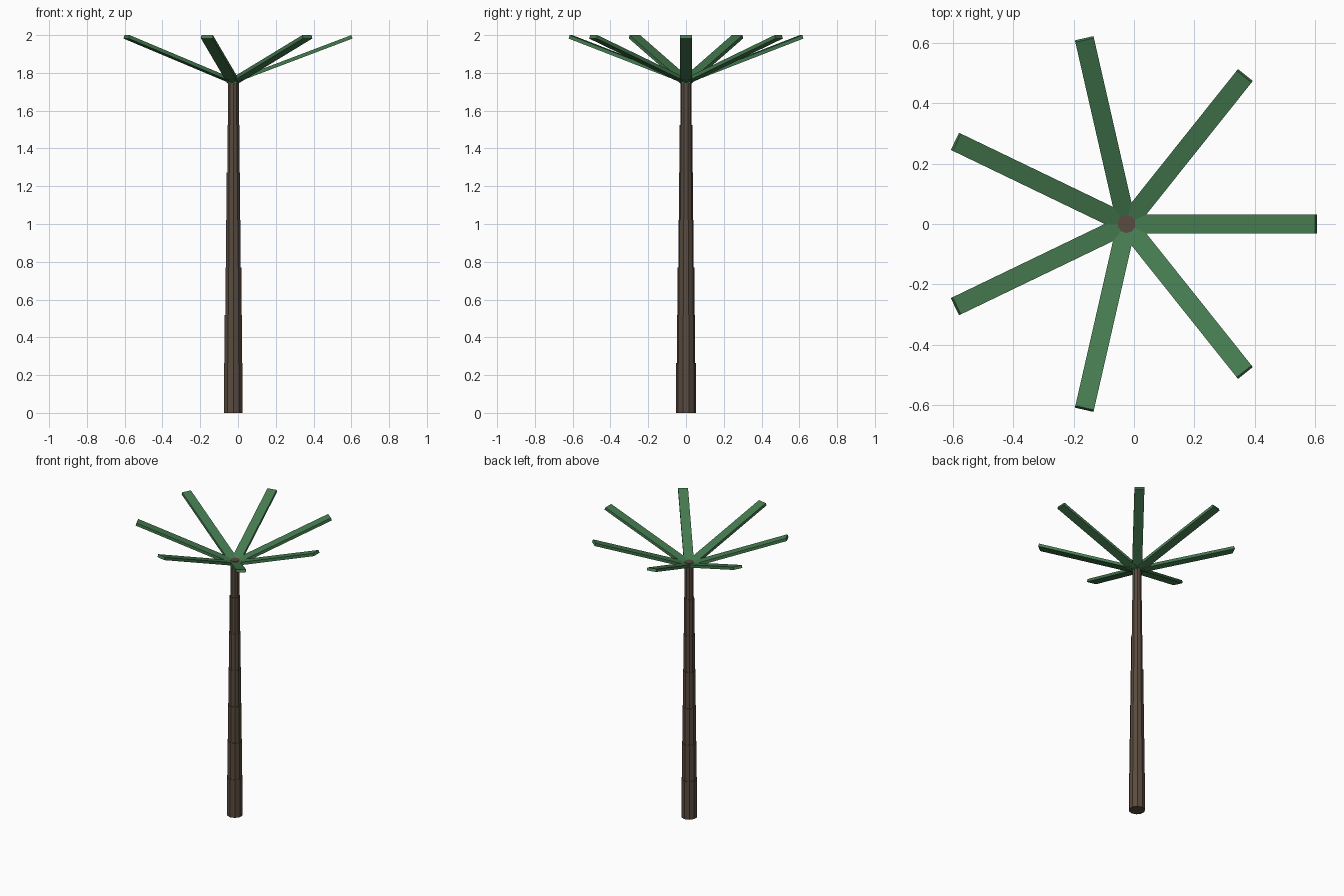
import bpy, math
from mathutils import Matrix, Vector

if "Cube" in bpy.data.objects:
    bpy.data.objects.remove(bpy.data.objects["Cube"])

CX = -0.0245                       # trunk axis


def material(name, color):
    m = bpy.data.materials.new(name)
    m.diffuse_color = color
    m.use_nodes = True
    m.node_tree.nodes["Principled BSDF"].inputs["Base Color"].default_value = m.diffuse_color
    return m


bark = material("bark", (0.10, 0.07, 0.05, 1))
leaf = material("leaf", (0.06, 0.20, 0.08, 1))

# Trunk: seven stepped, slightly overlapping straight segments
SEGMENTS, STEP, HEIGHT = 7, 0.252, 0.265
for i in range(SEGMENTS):
    r = 0.052 + (0.030 - 0.052) * i / (SEGMENTS - 1)
    bpy.ops.mesh.primitive_cylinder_add(vertices=10, radius=r, depth=HEIGHT,
                                        location=(CX, 0, i * STEP + HEIGHT / 2))
    ob = bpy.context.object
    ob.name = f"trunk_segment_{i + 1}"
    ob.data.materials.append(bark)

# Fronds: seven flat bars rising outward from the trunk top
FRONDS, WIDTH, THICK = 7, 0.063, 0.019
start, tip = Vector((0.0, 0, 1.743)), Vector((0.631, 0, 1.982))   # lower edge
run = tip - start
tilt = math.atan2(run.z, run.x)
for i in range(FRONDS):
    bpy.ops.mesh.primitive_cube_add(size=1)
    ob = bpy.context.object
    ob.name = f"frond_{i + 1}"
    ob.data.materials.append(leaf)
    ob.data.transform(Matrix.Translation((0.5, 0, 0.5)))
    ob.data.transform(Matrix.Diagonal((run.length, WIDTH, THICK, 1)))
    ob.matrix_world = (Matrix.Translation((CX, 0, start.z))
                       @ Matrix.Rotation(i * math.tau / FRONDS, 4, 'Z')
                       @ Matrix.Rotation(-tilt, 4, 'Y'))
